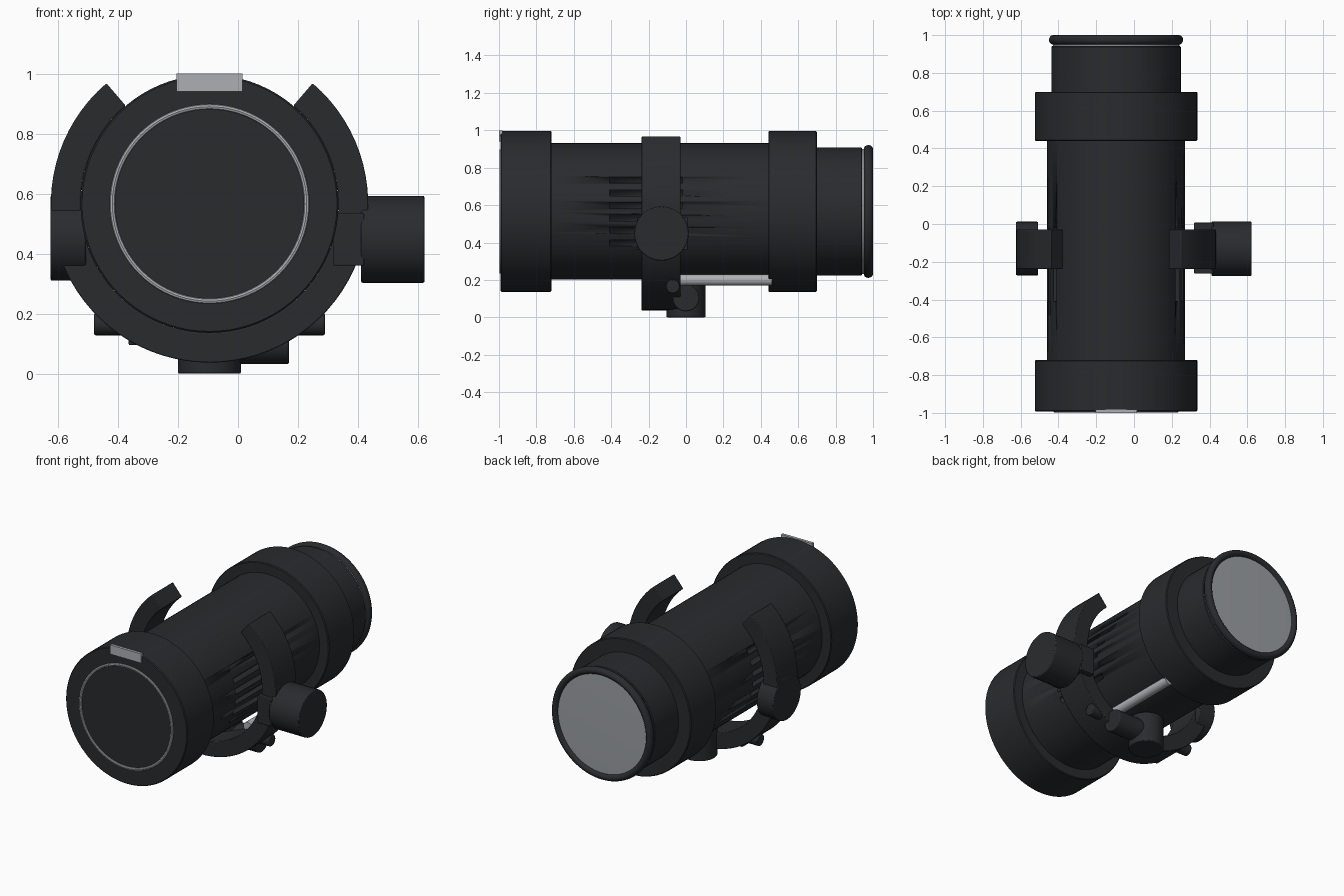
import bpy, bmesh, math
from mathutils import Matrix, Vector

if "Cube" in bpy.data.objects:
    bpy.data.objects.remove(bpy.data.objects["Cube"])

CX, CZ = -0.095, 0.566      # optical axis, runs along y


def material(name, c):
    m = bpy.data.materials.new(name)
    m.diffuse_color = (*c, 1)
    m.use_nodes = True
    m.node_tree.nodes["Principled BSDF"].inputs["Base Color"].default_value = m.diffuse_color
    return m


BLACK = material("black_paint", (0.022, 0.024, 0.027))
GLASS = material("glass_grey", (0.33, 0.35, 0.37))
STEEL = material("steel", (0.42, 0.43, 0.45))


def finish(name, bm, mat, bevel=0.0):
    bmesh.ops.recalc_face_normals(bm, faces=bm.faces)
    me = bpy.data.meshes.new(name)
    bm.to_mesh(me)
    bm.free()
    ob = bpy.data.objects.new(name, me)
    bpy.context.collection.objects.link(ob)
    me.materials.append(mat)
    if bevel:
        b = ob.modifiers.new("bevel", 'BEVEL')
        b.width, b.segments, b.limit_method = bevel, 2, 'ANGLE'
    bpy.ops.object.select_all(action='DESELECT')
    ob.select_set(True)
    bpy.context.view_layer.objects.active = ob
    bpy.ops.object.shade_smooth_by_angle(angle=math.radians(35))
    return ob


def lathe(name, profile, mat=BLACK, steps=80):
    """Revolve (radius, y) points round the optical axis."""
    bm = bmesh.new()
    vs = [bm.verts.new((CX + r, y, CZ)) for r, y in profile]
    es = [bm.edges.new(p) for p in zip(vs, vs[1:])]
    bmesh.ops.spin(bm, geom=vs + es, cent=(CX, 0, CZ), axis=(0, 1, 0),
                   angle=math.tau, steps=steps)
    bmesh.ops.remove_doubles(bm, verts=bm.verts, dist=1e-5)
    return finish(name, bm, mat)


def rod(name, a, b, r, mat=BLACK, bevel=0.006, seg=40):
    a, b = Vector(a), Vector(b)
    d = b - a
    bm = bmesh.new()
    m = Matrix.Translation((a + b) / 2) @ d.to_track_quat('Z', 'Y').to_matrix().to_4x4()
    bmesh.ops.create_cone(bm, cap_ends=True, segments=seg, radius1=r, radius2=r,
                          depth=d.length, matrix=m)
    return finish(name, bm, mat, bevel)


def box(name, lo, hi, mat=BLACK, bevel=0.0):
    lo, hi = Vector(lo), Vector(hi)
    bm = bmesh.new()
    bmesh.ops.create_cube(bm, size=1, matrix=Matrix.Translation((lo + hi) / 2)
                          @ Matrix.Diagonal((*(hi - lo), 1)))
    return finish(name, bm, mat, bevel)


def arc_band(name, r0, r1, y0, y1, a0, a1, steps):
    bm = bmesh.new()
    rad = math.radians(a0)
    f = bm.faces.new([bm.verts.new((CX + r * math.cos(rad), y, CZ + r * math.sin(rad)))
                      for r, y in ((r0, y0), (r1, y0), (r1, y1), (r0, y1))])
    cap = bmesh.ops.duplicate(bm, geom=[f] + f.edges[:] + f.verts[:])["geom"]
    bmesh.ops.spin(bm, geom=[f] + f.edges[:], cent=(CX, 0, CZ), axis=(0, 1, 0),
                   angle=math.radians(a0 - a1), steps=steps)
    bmesh.ops.remove_doubles(bm, verts=bm.verts, dist=1e-5)
    return finish(name, bm, BLACK, 0.004)


# Body tube with cooling slots cut in both sides
tube = lathe("body_tube", [(0, -0.74), (0.365, -0.74), (0.365, 0.46), (0, 0.46)])
for i in range(6):
    z = 0.398 + i * 0.067
    cutter = box("slot_cutter", (CX - 0.5, -0.41, z - 0.016), (CX + 0.5, -0.02, z + 0.016))
    core = box("slot_core", (CX - 0.31, -0.5, z - 0.03), (CX + 0.31, 0.1, z + 0.03))
    keep = cutter.modifiers.new("keep_core", 'BOOLEAN')
    keep.operation, keep.object = 'DIFFERENCE', core
    cut = tube.modifiers.new("slot", 'BOOLEAN')
    cut.operation, cut.object = 'DIFFERENCE', cutter
    for c in (cutter, core):
        c.hide_render = True
        c.hide_viewport = False
        c.display_type = 'WIRE'

# Collars, rear barrel and lenses
lathe("front_collar", [(0, -0.992), (0.425, -0.992), (0.43, -0.987), (0.43, -0.724),
                       (0.425, -0.719), (0.36, -0.719)])
lathe("rear_collar", [(0.36, 0.44), (0.425, 0.44), (0.43, 0.445), (0.43, 0.695),
                      (0.425, 0.70), (0.3, 0.70)])
lathe("rear_barrel", [(0.3, 0.69), (0.343, 0.69), (0.343, 0.937), (0.338, 0.942), (0, 0.942)])
lathe("rear_neck", [(0.335, 0.935), (0.335, 0.96)], STEEL)
rim = [(0.333 + 0.022 * math.cos(t * math.tau / 16), 0.975 + 0.025 * math.sin(t * math.tau / 16))
       for t in range(17)]
lathe("rear_rim", rim)
lathe("rear_lens", [(0, 0.988), (0.325, 0.982)], GLASS)
trim = [(0.324 + 0.009 * math.cos(t * math.tau / 8), -0.991 + 0.007 * math.sin(t * math.tau / 8))
        for t in range(9)]
lathe("front_trim_ring", trim, STEEL)
box("front_plate", (-0.205, -1.0, 0.941), (0.015, -0.982, 1.0), STEEL)

# Mounting clamp: open band round the tube
arc_band("clamp_band", 0.43, 0.529, -0.238, -0.03, 130.5, 409.5, 64)
box("left_hinge_block", (-0.622, -0.236, 0.36), (-0.507, -0.032, 0.535), bevel=0.004)
rod("left_pivot", (-0.625, -0.13, 0.452), (-0.507, -0.13, 0.452), 0.142)
box("right_hinge_block", (0.318, -0.262, 0.36), (0.42, 0.008, 0.535), bevel=0.004)
rod("right_knob", (0.41, -0.131, 0.448), (0.622, -0.131, 0.448), 0.145)
for side in (-1, 1):
    rod("clamp_bolt", (CX + side * 0.26, -0.07, 0.165), (CX + side * 0.385, -0.07, 0.165), 0.037, seg=24)
box("clamp_tab", (-0.365, -0.22, 0.095), (-0.28, -0.05, 0.16), bevel=0.006)

# Base post, locking knob and support rod
rod("base_post", (CX, 0, 0), (CX, 0, 0.2), 0.105)
rod("base_knob", (CX, 0, 0.103), (0.17, 0, 0.103), 0.071)
rod("support_rod", (0.11, -0.06, 0.2), (0.11, 0.46, 0.2), 0.03, STEEL, 0, 24)
